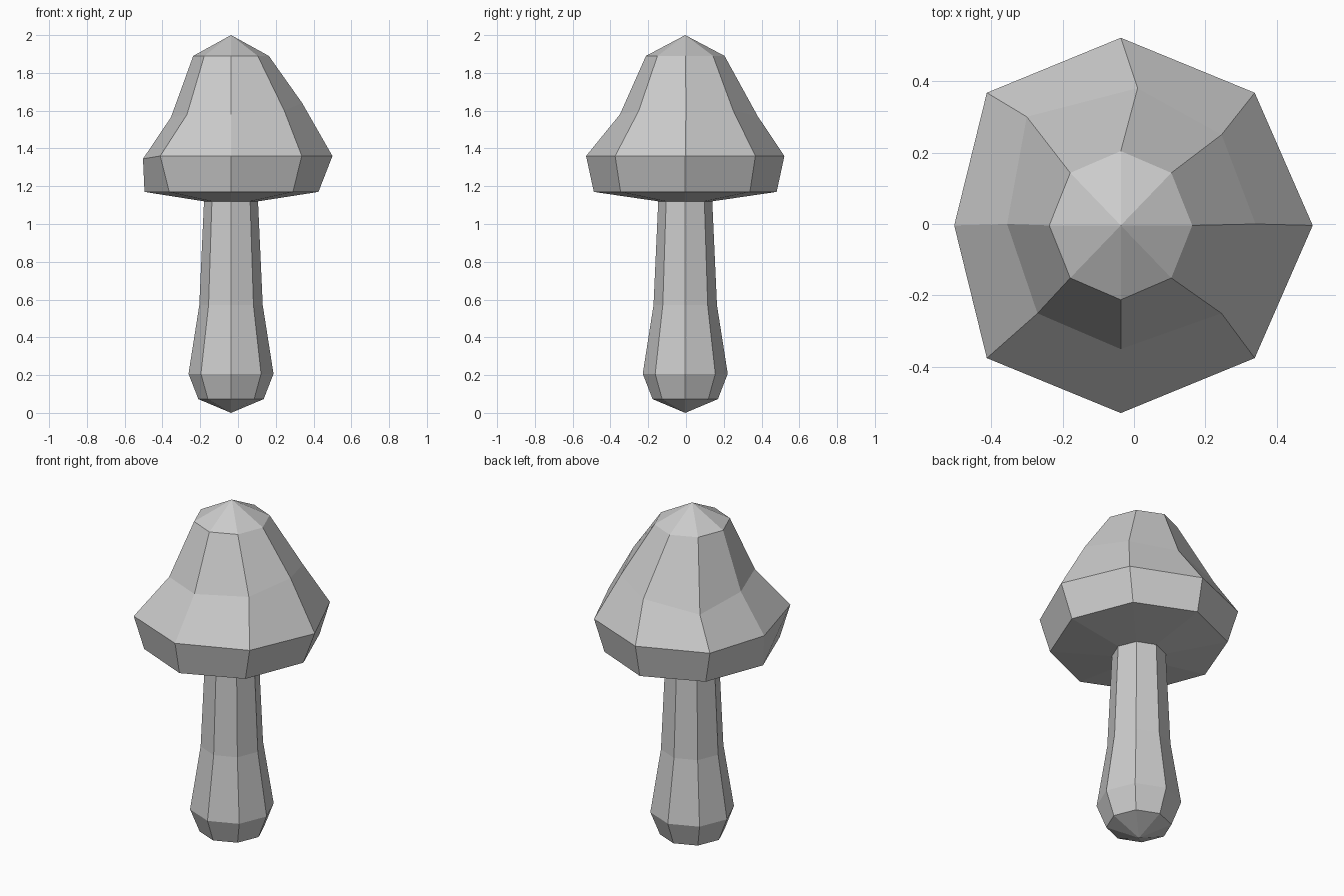
import bpy
import bmesh
from math import cos, sin, pi

if "Cube" in bpy.data.objects:
    bpy.data.objects.remove(bpy.data.objects["Cube"])

SIDES = 8
CX, CY = -0.037, -0.004


def ring(rx, z, ry=None):
    """Octagon with corners on the axes, starting at +x and going counter-clockwise."""
    ry = ry or rx
    return [(CX + rx * cos(2 * pi * i / SIDES), CY + ry * sin(2 * pi * i / SIDES), z)
            for i in range(SIDES)]


def loft(name, rings, bottom_tip=None, top_tip=None):
    """Skin rings listed from bottom to top, with optional pointed ends."""
    bm = bmesh.new()
    loops = [[bm.verts.new(p) for p in r] for r in rings]
    for low, high in zip(loops, loops[1:]):
        for i in range(SIDES):
            j = (i + 1) % SIDES
            bm.faces.new((low[i], low[j], high[j], high[i]))
    for tip, loop, flip in ((bottom_tip, loops[0], True), (top_tip, loops[-1], False)):
        if tip is not None:
            point = bm.verts.new((CX, CY, tip))
            for i in range(SIDES):
                a, b = loop[i], loop[(i + 1) % SIDES]
                bm.faces.new((b, a, point) if flip else (a, b, point))
    mesh = bpy.data.meshes.new(name)
    bm.to_mesh(mesh)
    bm.free()
    obj = bpy.data.objects.new(name, mesh)
    bpy.context.collection.objects.link(obj)


# Stem: bulbous foot narrowing to the cap
loft("stem", [ring(0.173, 0.073), ring(0.225, 0.207), ring(0.168, 0.57), ring(0.143, 1.12)],
     bottom_tip=0.0)

# Cap: underside, rim and lopsided crown
rim = ring(0.53, 1.36, 0.525)
rim[0] = (0.50, CY, 1.36)
rim[4] = (-0.503, CY, 1.345)
lip = ring(0.463, 1.17, 0.484)
lip[4] = (-0.495, CY, 1.17)
shoulder = [(0.34, 0.0, 1.64), (0.245, 0.25, 1.60), (0.01, 0.38, 1.57), (-0.30, 0.30, 1.53),
            (-0.355, 0.0, 1.565), (-0.27, -0.25, 1.58), (CX, -0.35, 1.58), (0.245, -0.25, 1.60)]
loft("cap", [ring(0.143, 1.12), lip, rim, shoulder, ring(0.20, 1.89, 0.208)], top_tip=2.0)
